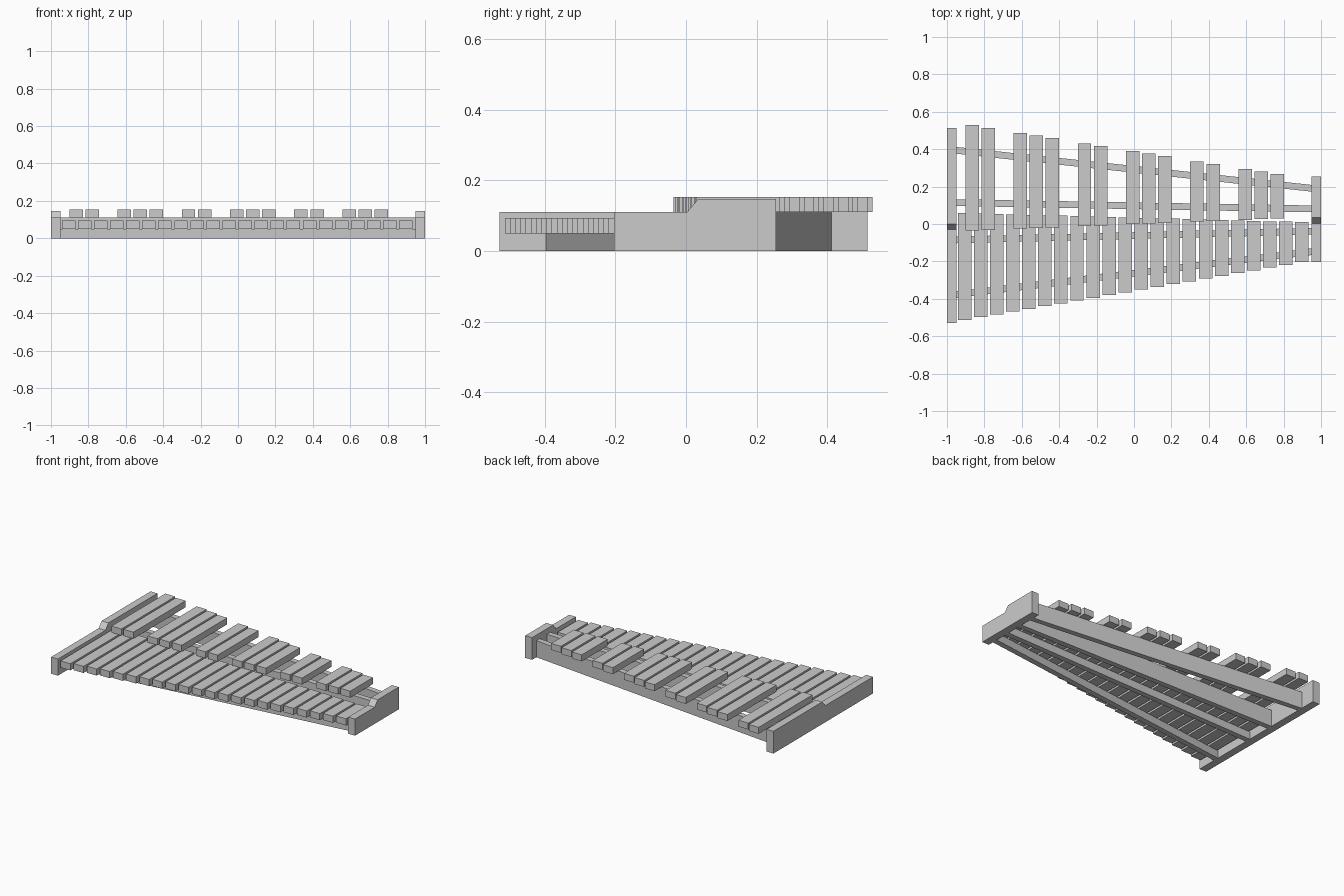
import bpy

if "Cube" in bpy.data.objects:
    bpy.data.objects.remove(bpy.data.objects["Cube"])


def prism(name, pts, axis, lo, hi):
    """Extrude a 2D outline: axis 'z' takes (x, y) points, axis 'x' takes (y, z) points."""
    place = (lambda p, d: (p[0], p[1], d)) if axis == 'z' else (lambda p, d: (d, p[0], p[1]))
    n = len(pts)
    verts = [place(p, lo) for p in pts] + [place(p, hi) for p in pts]
    faces = [tuple(reversed(range(n))), tuple(range(n, 2 * n))]
    faces += [(i, (i + 1) % n, (i + 1) % n + n, i + n) for i in range(n)]
    mesh = bpy.data.meshes.new(name)
    mesh.from_pydata(verts, [], faces)
    obj = bpy.data.objects.new(name, mesh)
    bpy.context.collection.objects.link(obj)
    return obj


def bar(name, x, y0, y1, z0, z1, half=0.036):
    return prism(name, [(x - half, y0), (x + half, y0), (x + half, y1), (x - half, y1)], 'z', z0, z1)


def lerp(a, b, t):
    return a + (b - a) * t


# Stepped end plates: low at the front, raised behind the slope
def end_plate(name, x0, front, step, back):
    prism(name, [(front, 0), (back, 0), (back, 0.147), (step + 0.031, 0.147),
                 (step, 0.11), (front, 0.11)], 'x', x0, x0 + 0.05)


end_plate("left_end_plate", -1.0, -0.528, -0.030, 0.513)
end_plate("right_end_plate", 0.95, -0.204, 0.003, 0.254)

# Four converging rails: left and right y centre, height
rails = [("back_rail", 0.394, 0.191, 0.11), ("back_inner_rail", 0.114, 0.081, 0.11),
         ("front_inner_rail", -0.085, -0.039, 0.05), ("front_rail", -0.378, -0.148, 0.05)]
for name, yl, yr, h in rails:
    w = 0.018
    prism(name, [(-0.95, yl - w), (0.95, yr - w), (0.95, yr + w), (-0.95, yl + w)], 'z', 0, h)

# Lower row: 22 natural bars
PITCH = 0.0859
for i in range(22):
    t = i / 21
    bar(f"natural_bar_{i + 1}", -0.906 + i * PITCH,
        lerp(-0.512, -0.204, t), lerp(0.058, 0.010, t), 0.05, 0.094)

# Upper row: sharp bars in groups of two and three
for i in (0, 1, 3, 4, 5, 7, 8, 10, 11, 12, 14, 15, 17, 18, 19):
    t = i / 19
    bar(f"sharp_bar_{i + 1}", -0.866 + i * PITCH,
        lerp(-0.035, 0.029, t), lerp(0.528, 0.266, t), 0.11, 0.153)
